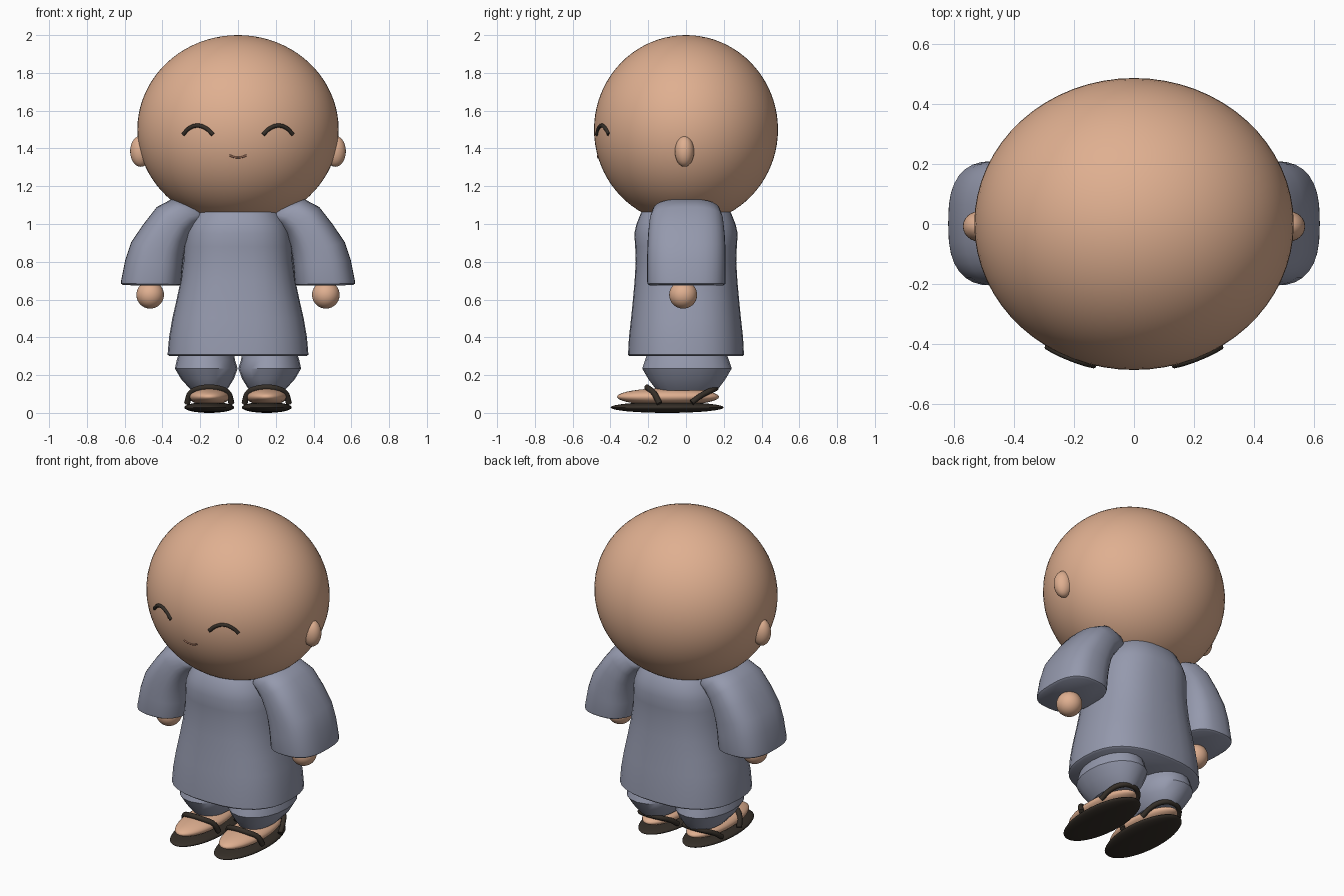
import bpy, bmesh, math
from mathutils import Vector

if "Cube" in bpy.data.objects:
    bpy.data.objects.remove(bpy.data.objects["Cube"])


def material(name, rgb):
    m = bpy.data.materials.new(name)
    m.diffuse_color = (*rgb, 1)
    m.use_nodes = True
    m.node_tree.nodes["Principled BSDF"].inputs["Base Color"].default_value = m.diffuse_color
    return m


SKIN = material("skin", (0.74, 0.43, 0.28))
CLOTH = material("grey_cloth", (0.30, 0.32, 0.42))
DARK = material("dark_brown", (0.036, 0.028, 0.021))
LIP = material("lip_brown", (0.36, 0.17, 0.11))


def smooth(ob, angle=40):
    bpy.ops.object.select_all(action='DESELECT')
    ob.select_set(True)
    bpy.context.view_layer.objects.active = ob
    bpy.ops.object.shade_smooth_by_angle(angle=math.radians(angle))


def ball(name, loc, size, mat, seg=40, rings=24):
    bpy.ops.mesh.primitive_uv_sphere_add(segments=seg, ring_count=rings, radius=1, location=loc)
    ob = bpy.context.object
    ob.name = name
    ob.scale = size
    bpy.ops.object.transform_apply(location=False, rotation=False, scale=True)
    ob.data.materials.append(mat)
    smooth(ob, 60)
    return ob


def loft(name, rings, mat, sides=32, power=2.4):
    """Skin through rounded rings: (centre, half-axis vector, half depth in y)."""
    bm = bmesh.new()
    loops = []
    for centre, axis, depth in rings:
        loop = []
        for i in range(sides):
            t = 2 * math.pi * i / sides
            c, s = math.cos(t), math.sin(t)
            u = math.copysign(abs(c) ** (2 / power), c)
            v = math.copysign(abs(s) ** (2 / power), s)
            loop.append(bm.verts.new(Vector(centre) + Vector(axis) * u + Vector((0, depth * v, 0))))
        loops.append(loop)
    for a, b in zip(loops, loops[1:]):
        for i in range(sides):
            j = (i + 1) % sides
            bm.faces.new((a[i], a[j], b[j], b[i]))
    bm.faces.new(loops[0])
    bm.faces.new(loops[-1])
    bmesh.ops.recalc_face_normals(bm, faces=bm.faces)
    me = bpy.data.meshes.new(name)
    bm.to_mesh(me)
    bm.free()
    me.materials.append(mat)
    ob = bpy.data.objects.new(name, me)
    bpy.context.collection.objects.link(ob)
    smooth(ob, 42)
    return ob


def cord(name, points, radius, mat):
    """Round smooth strand through the given points."""
    cu = bpy.data.curves.new(name, 'CURVE')
    cu.dimensions = '3D'
    cu.bevel_depth = radius
    cu.bevel_resolution = 2
    cu.use_fill_caps = True
    cu.resolution_u = 6
    sp = cu.splines.new('BEZIER')
    sp.bezier_points.add(len(points) - 1)
    for bp, p in zip(sp.bezier_points, points):
        bp.co = p
        bp.handle_left_type = bp.handle_right_type = 'AUTO'
    cu.materials.append(mat)
    ob = bpy.data.objects.new(name, cu)
    bpy.context.collection.objects.link(ob)
    return ob


# Head
HC, HS = Vector((0, 0, 1.5)), Vector((0.533, 0.487, 0.5))
ball("head", HC, HS, SKIN, 64, 40)


def on_face(x, z):
    """Point on the front of the head."""
    k = 1 - (x / HS.x) ** 2 - ((z - HC.z) / HS.z) ** 2
    return (x, -HS.y * math.sqrt(k), z)


cord("mouth", [on_face(x, 1.352 + 0.012 * (x / 0.045) ** 2)
               for x in (-0.045, -0.022, 0, 0.022, 0.045)], 0.005, LIP)

# Robe: rows of height, half width, half depth
robe = [(0.30, 0.362, 0.298), (0.308, 0.373, 0.307), (0.40, 0.365, 0.302),
        (0.50, 0.348, 0.291), (0.60, 0.325, 0.281), (0.70, 0.304, 0.272),
        (0.80, 0.291, 0.266), (0.88, 0.286, 0.269), (0.95, 0.278, 0.274),
        (1.00, 0.262, 0.262), (1.06, 0.225, 0.238), (1.11, 0.18, 0.19)]
loft("robe", [((0, 0, z), (w, 0, 0), d) for z, w, d in robe], CLOTH, 32, 2.5)

# Sleeve rows: inner x, inner z, outer x, outer z, half depth
sleeve = [(0.165, 1.03, 0.20, 1.09, 0.10), (0.185, 1.01, 0.25, 1.115, 0.155),
          (0.215, 0.985, 0.35, 1.132, 0.18), (0.25, 0.945, 0.43, 1.09, 0.195),
          (0.275, 0.89, 0.50, 1.00, 0.203), (0.287, 0.83, 0.565, 0.905, 0.207),
          (0.295, 0.77, 0.597, 0.81, 0.208), (0.30, 0.69, 0.619, 0.70, 0.208),
          (0.303, 0.68, 0.62, 0.685, 0.206), (0.315, 0.674, 0.608, 0.676, 0.195)]

for side, s in (("left", 1), ("right", -1)):
    # Face details and ears
    ball(side + "_ear", (s * 0.515, -0.008, 1.385), (0.056, 0.051, 0.082), SKIN, 24, 16)
    cord(side + "_closed_eye",
         [on_face(s * x, z) for x, z in ((0.132, 1.473), (0.17, 1.507), (0.215, 1.521),
                                         (0.258, 1.507), (0.29, 1.475))], 0.011, DARK)

    # Arms
    loft(side + "_sleeve",
         [((s * (xi + xo) / 2, 0.002, (zi + zo) / 2), ((xo - xi) / 2, 0, (zo - zi) / 2)
           if s > 0 else ((xi - xo) / 2, 0, (zo - zi) / 2), d)
          for xi, zi, xo, zo, d in sleeve], CLOTH, 32, 2.7)
    ball(side + "_hand", (s * 0.465, -0.015, 0.625), (0.073, 0.074, 0.073), SKIN, 32, 20)

    # Trouser leg gathered at the ankle
    leg = [(0.118, 0.155, 0.09, 0.155), (0.13, 0.155, 0.102, 0.168), (0.18, 0.162, 0.14, 0.205),
           (0.235, 0.168, 0.166, 0.237), (0.28, 0.17, 0.154, 0.222), (0.34, 0.165, 0.14, 0.20)]
    loft(side + "_trouser_leg", [((s * x, 0.005, z), (w, 0, 0), d) for z, x, w, d in leg],
         CLOTH, 20, 2.1)

    # Foot and sandal
    fx = s * 0.152
    ball(side + "_foot", (fx, -0.095, 0.085), (0.108, 0.27, 0.046), SKIN, 32, 20)
    ball(side + "_sandal_sole", (fx, -0.1, 0.029), (0.132, 0.3, 0.029), DARK, 40, 16)
    cord(side + "_toe_strap",
         [(fx + x, y, z) for x, y, z in ((-0.118, -0.14, 0.05), (-0.098, -0.17, 0.105),
                                         (-0.05, -0.2, 0.13), (0, -0.205, 0.135),
                                         (0.05, -0.2, 0.13), (0.098, -0.17, 0.105),
                                         (0.118, -0.14, 0.05))], 0.016, DARK)
    cord(side + "_heel_strap",
         [(fx + x, y, z) for x, y, z in ((-0.118, 0.03, 0.055), (-0.1, 0.085, 0.095),
                                         (-0.06, 0.14, 0.122), (0, 0.158, 0.13),
                                         (0.06, 0.14, 0.122), (0.1, 0.085, 0.095),
                                         (0.118, 0.03, 0.055))], 0.015, DARK)
